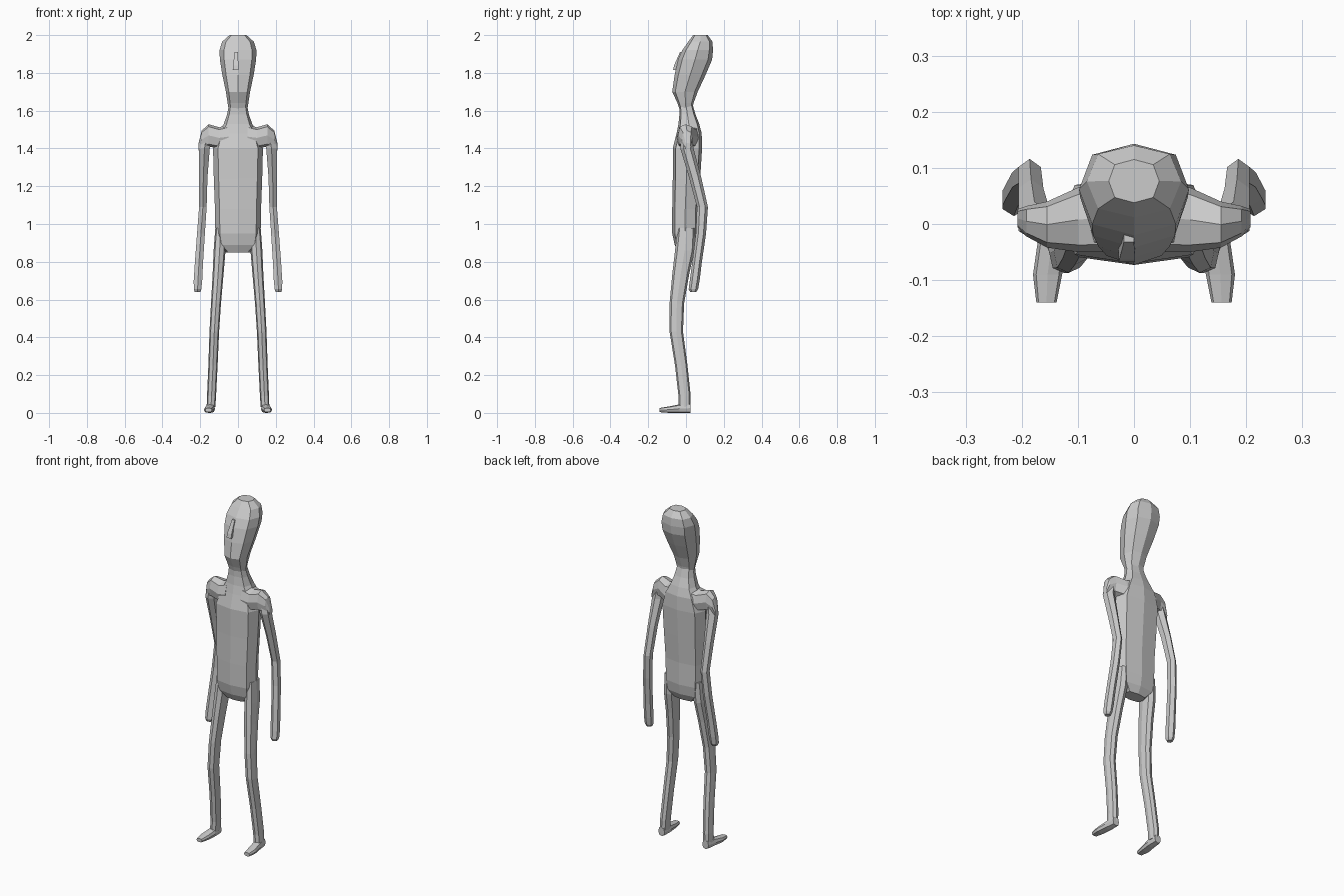
import bpy, bmesh, math


def loft(name, rings, axis="z", sides=8, box=0.78, mirror=False, turn=0.0):
    """Skin a row of rings (pos, u0, u1, v0, v1); axis is the travel direction."""
    bm = bmesh.new()
    rows = []
    for p, u0, u1, v0, v1 in rings:
        row = []
        for i in range(sides):
            a = 2 * math.pi * i / sides + turn
            c, s = math.cos(a), math.sin(a)
            # diagonal corners pushed outward for a boxier section
            if sides == 8 and i % 2:
                c, s = math.copysign(box, c), math.copysign(box, s)
            if sides == 4:
                c, s = math.copysign(1, c), math.copysign(1, s)
            u = (u0 + u1) / 2 + c * (u1 - u0) / 2
            v = (v0 + v1) / 2 + s * (v1 - v0) / 2
            co = {"z": (u, v, p), "y": (u, p, v), "x": (p, u, v)}[axis]
            row.append(bm.verts.new(co))
        rows.append(row)
    for a, b in zip(rows, rows[1:]):
        for i in range(sides):
            j = (i + 1) % sides
            bm.faces.new((a[i], a[j], b[j], b[i]))
    bm.faces.new(rows[0])
    bm.faces.new(rows[-1])
    bmesh.ops.recalc_face_normals(bm, faces=bm.faces)
    me = bpy.data.meshes.new(name)
    bm.to_mesh(me)
    bm.free()
    ob = bpy.data.objects.new(name, me)
    bpy.context.collection.objects.link(ob)
    if mirror:
        ob.modifiers.new("mirror", "MIRROR")
    return ob


def body(name, rings, box):
    """Centred loft from (z, half width, front y, back y)."""
    return loft(name, [(z, -w, w, f, b) for z, w, f, b in rings], box=box)


# Torso tapering into the neck
body("torso", [
    (0.85, 0.065, -0.04, 0.035),
    (0.89, 0.110, -0.060, 0.055),
    (0.95, 0.120, -0.073, 0.065),
    (1.08, 0.122, -0.073, 0.065),
    (1.24, 0.128, -0.070, 0.075),
    (1.40, 0.132, -0.070, 0.085),
    (1.48, 0.105, -0.050, 0.083),
    (1.53, 0.075, -0.040, 0.070),
    (1.58, 0.058, -0.035, 0.050),
    (1.63, 0.048, -0.036, 0.036)], 0.8)

# Head, leaning back towards the crown
body("head", [
    (1.61, 0.050, -0.035, 0.034),
    (1.64, 0.055, -0.045, 0.040),
    (1.70, 0.064, -0.073, 0.062),
    (1.79, 0.083, -0.060, 0.104),
    (1.87, 0.096, -0.042, 0.138),
    (1.92, 0.098, -0.020, 0.143),
    (1.965, 0.084, 0.012, 0.140),
    (2.00, 0.045, 0.038, 0.115)], 0.76)

# Nose ridge
loft("nose", [
    (1.815, -0.028, 0.002, -0.068, -0.03),
    (1.84, -0.026, 0.002, -0.063, -0.03),
    (1.91, -0.018, 0.0, -0.032, 0.0)], sides=4, turn=math.pi / 4)

# Shoulders bridging chest and arms
loft("shoulder", [
    (0.05, -0.050, 0.075, 1.40, 1.525),
    (0.10, -0.050, 0.065, 1.40, 1.512),
    (0.155, -0.042, 0.040, 1.41, 1.528),
    (0.192, -0.022, 0.032, 1.40, 1.495),
    (0.208, -0.005, 0.026, 1.39, 1.43)], axis="x", mirror=True)

# Arms, bent at the elbow, ending in simple hands
loft("arm", [
    (1.47, 0.140, 0.190, -0.028, 0.030),
    (1.40, 0.145, 0.210, -0.030, 0.040),
    (1.25, 0.158, 0.209, 0.015, 0.080),
    (1.09, 0.163, 0.209, 0.058, 0.116),
    (0.95, 0.172, 0.220, 0.052, 0.106),
    (0.79, 0.182, 0.232, 0.032, 0.083),
    (0.70, 0.186, 0.238, 0.020, 0.072),
    (0.655, 0.191, 0.237, 0.014, 0.064),
    (0.64, 0.197, 0.231, 0.022, 0.054)], sides=6, mirror=True,
    turn=math.pi / 6)

# Legs, slightly bowed forward at the knee
loft("leg", [
    (0.98, 0.062, 0.120, -0.045, 0.050),
    (0.86, 0.066, 0.129, -0.058, 0.045),
    (0.74, 0.076, 0.134, -0.072, 0.018),
    (0.58, 0.090, 0.143, -0.087, -0.010),
    (0.43, 0.100, 0.151, -0.087, -0.016),
    (0.25, 0.108, 0.157, -0.058, 0.008),
    (0.09, 0.116, 0.164, -0.040, 0.025),
    (0.03, 0.120, 0.166, -0.040, 0.025)], box=0.76, mirror=True)

# Feet
loft("foot", [
    (0.024, 0.124, 0.164, 0.0, 0.05),
    (-0.035, 0.122, 0.172, 0.0, 0.045),
    (-0.09, 0.128, 0.180, 0.0, 0.034),
    (-0.14, 0.138, 0.174, 0.004, 0.026)], axis="y", mirror=True)
